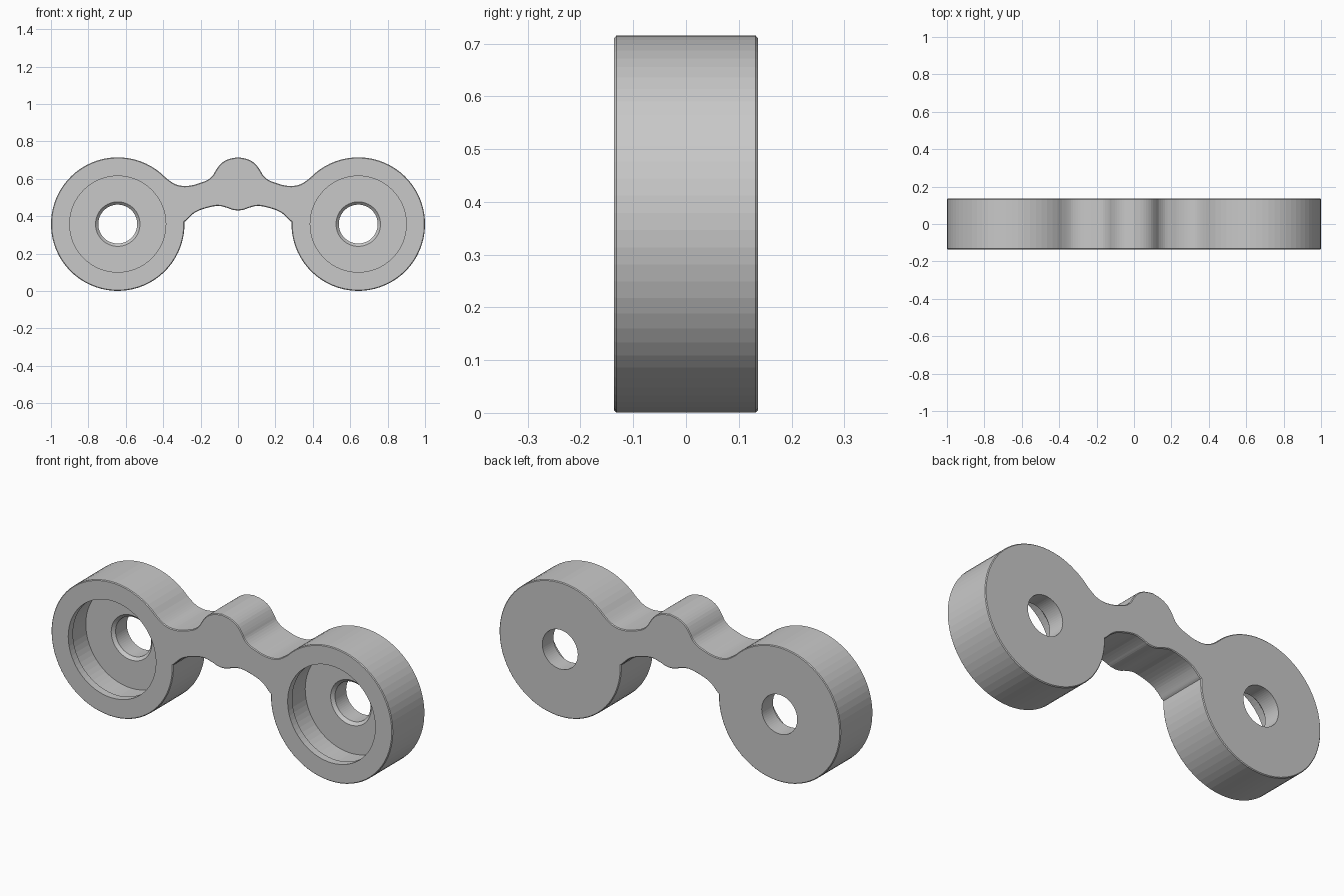
import bpy, bmesh, math
from mathutils import Vector

if "Cube" in bpy.data.objects:
    bpy.data.objects.remove(bpy.data.objects["Cube"])

CX, CZ, R, HALF = 0.643, 0.3575, 0.357, 0.136

grey = bpy.data.materials.new("plain grey")
grey.diffuse_color = (0.58, 0.58, 0.58, 1)
grey.use_nodes = True
grey.node_tree.nodes["Principled BSDF"].inputs["Base Color"].default_value = grey.diffuse_color


def make_object(name, bm):
    bmesh.ops.recalc_face_normals(bm, faces=bm.faces[:])
    mesh = bpy.data.meshes.new(name)
    bm.to_mesh(mesh)
    bm.free()
    mesh.materials.append(grey)
    obj = bpy.data.objects.new(name, mesh)
    bpy.context.collection.objects.link(obj)
    return obj


def smooth_path(pts, steps=4):
    """Catmull-Rom curve through the points."""
    p = [Vector(q) for q in pts]
    p = [2 * p[0] - p[1]] + p + [2 * p[-1] - p[-2]]
    out = []
    for i in range(1, len(p) - 2):
        a, b, c, d = p[i - 1:i + 3]
        for k in range(steps):
            t = k / steps
            out.append(0.5 * (2 * b + (c - a) * t + (2 * a - 5 * b + 4 * c - d) * t * t
                              + (3 * b - a - 3 * c + d) * t ** 3))
    return out + [p[-2]]


# Left half of the outline: top of the bridge, round end, underside of the bridge
def rim(deg):
    a = math.radians(deg)
    return (-CX + R * math.cos(a), CZ + R * math.sin(a))


top = [(0, 0.715), (-0.05, 0.705), (-0.09, 0.682), (-0.118, 0.646), (-0.135, 0.617),
       (-0.165, 0.592), (-0.205, 0.577), (-0.24, 0.566), (-0.285, 0.561),
       (-0.325, 0.567), (-0.355, 0.582), rim(44)]
under = [rim(2), (-0.275, 0.378), (-0.257, 0.397), (-0.23, 0.419), (-0.187, 0.438),
         (-0.112, 0.455), (-0.06, 0.445), (-0.03, 0.434), (0, 0.430)]
N = 60
arc = [Vector(rim(44 + (318 * i / N))) for i in range(1, N)]
left = smooth_path(top, 3) + arc + smooth_path(under, 3)
right = [Vector((-p.x, p.y)) for p in reversed(left[1:-1])]

# Body: extruded outline with a tiny edge bevel
bm = bmesh.new()
face = bm.faces.new([bm.verts.new((p.x, -HALF, p.y)) for p in left + right])
ext = bmesh.ops.extrude_face_region(bm, geom=[face])
bmesh.ops.translate(bm, vec=(0, 2 * HALF, 0),
                    verts=[v for v in ext["geom"] if isinstance(v, bmesh.types.BMVert)])
body = make_object("link_body", bm)
bevel = body.modifiers.new("edge bevel", "BEVEL")
bevel.width, bevel.segments = 0.004, 1
bevel.limit_method, bevel.angle_limit = "ANGLE", math.radians(60)

# Bearing seats: lipped pocket from the front, chamfered through hole to the back
SEAT = [(0.257, -0.2), (0.257, -0.096), (0.268, -0.085), (0.268, 0.027),
        (0.119, 0.027), (0.104, 0.042), (0.104, 0.2)]


def seat_cutter(name, x, seg=64):
    bm = bmesh.new()
    rings = []
    for r, y in SEAT:
        rings.append([bm.verts.new((x + r * math.cos(2 * math.pi * i / seg), y,
                                    CZ + r * math.sin(2 * math.pi * i / seg)))
                      for i in range(seg)])
    for a, b in zip(rings, rings[1:]):
        for i in range(seg):
            j = (i + 1) % seg
            bm.faces.new((a[i], a[j], b[j], b[i]))
    bm.faces.new(rings[0])
    bm.faces.new(rings[-1])
    obj = make_object(name, bm)
    obj.hide_render = True
    return obj


cutters = [seat_cutter("seat_cutter_left", -CX), seat_cutter("seat_cutter_right", CX)]
for c in cutters:
    mod = body.modifiers.new("seat", "BOOLEAN")
    mod.operation, mod.solver, mod.object = "DIFFERENCE", "EXACT", c

# Apply the modifiers and remove the cutters
bpy.context.view_layer.update()
result = bpy.data.meshes.new_from_object(
    body.evaluated_get(bpy.context.evaluated_depsgraph_get()))
body.modifiers.clear()
body.data = result
for c in cutters:
    bpy.data.objects.remove(c)
